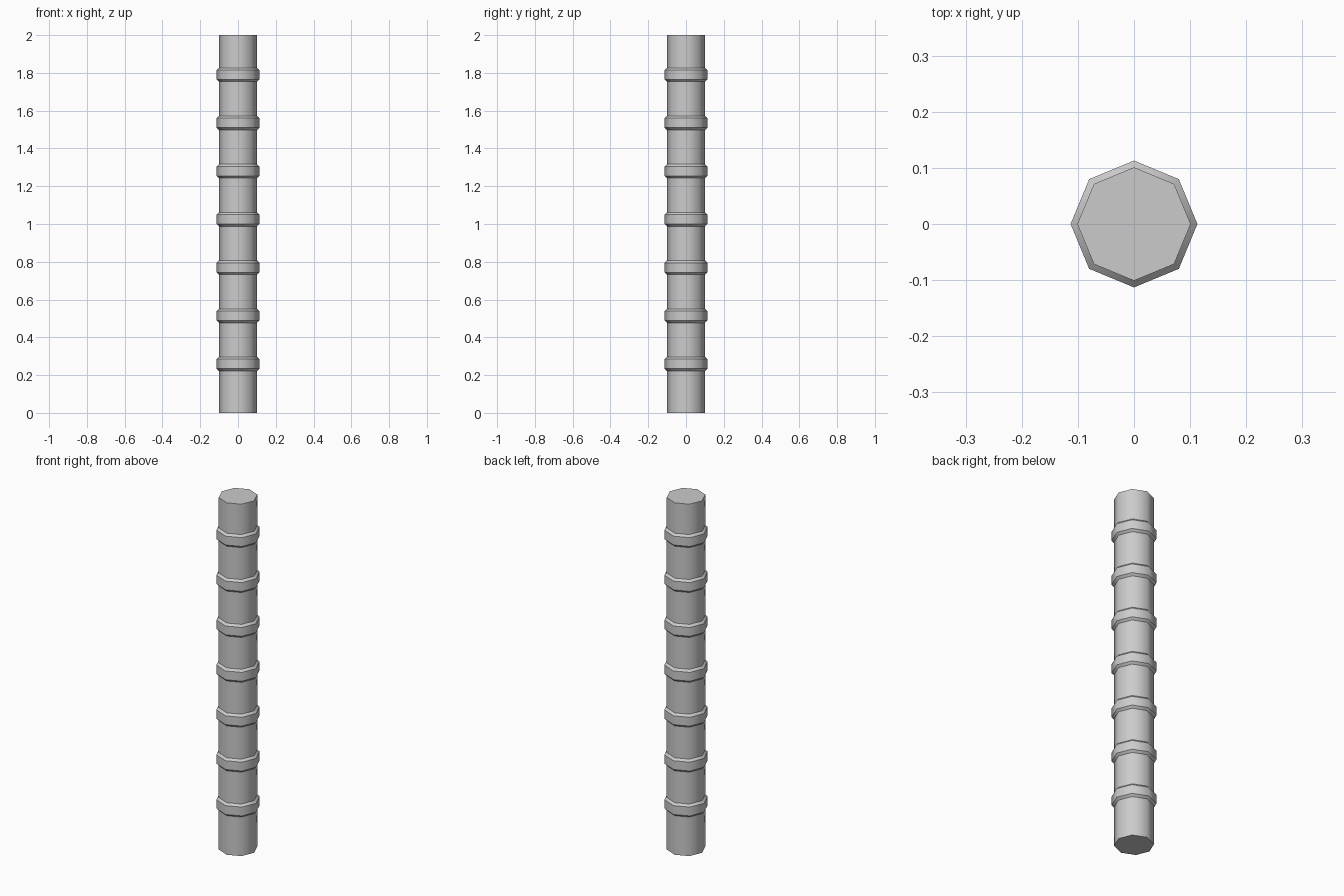
import bpy
import bmesh
import math

if "Cube" in bpy.data.objects:
    bpy.data.objects.remove(bpy.data.objects["Cube"], do_unlink=True)

SIDES = 8
POLE_R, RING_R = 0.101, 0.113
HEIGHT = 2.0
RING_COUNT, FIRST_RING, SPACING = 7, 0.222, 0.2552
RING_H, CHAMFER = 0.074, 0.012

# Single plain grey
grey = bpy.data.materials.new("plain grey")
grey.use_nodes = True
colour = (0.6, 0.6, 0.6, 1.0)
grey.diffuse_color = colour
grey.node_tree.nodes["Principled BSDF"].inputs["Base Color"].default_value = colour

# Profile (radius, height) of the pole with its chamfered joint rings
profile = [(POLE_R, 0.0)]
for i in range(RING_COUNT):
    z = FIRST_RING + i * SPACING
    profile += [(POLE_R, z), (RING_R, z + CHAMFER),
                (RING_R, z + RING_H - CHAMFER), (POLE_R, z + RING_H)]
profile.append((POLE_R, HEIGHT))

# Turn the profile around the z axis as an octagon
bm = bmesh.new()
loops = []
for r, z in profile:
    angles = [math.tau * k / SIDES for k in range(SIDES)]
    loops.append([bm.verts.new((r * math.cos(a), r * math.sin(a), z)) for a in angles])
for low, high in zip(loops, loops[1:]):
    for k in range(SIDES):
        n = (k + 1) % SIDES
        bm.faces.new((low[k], low[n], high[n], high[k])).smooth = True

# End caps
bm.faces.new(loops[0][::-1])
bm.faces.new(loops[-1])

# Level edges stay crisp, upright edges are smooth
for edge in bm.edges:
    a, b = edge.verts
    edge.smooth = abs(a.co.z - b.co.z) > 1e-5

mesh = bpy.data.meshes.new("ringed_pole")
bm.to_mesh(mesh)
bm.free()
mesh.materials.append(grey)
pole = bpy.data.objects.new("ringed_pole", mesh)
bpy.context.collection.objects.link(pole)
